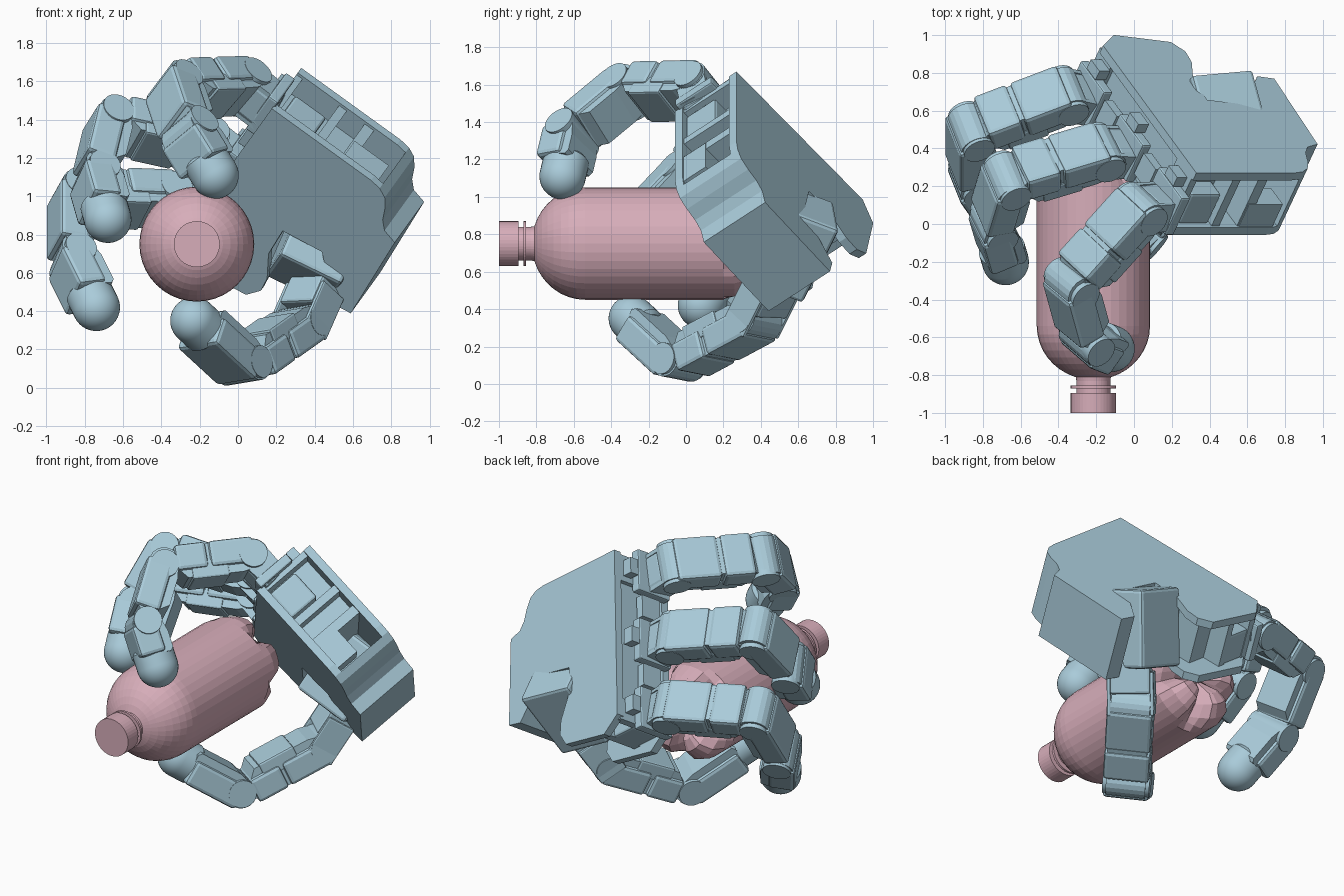
import bpy, bmesh
from math import sin, cos, pi, radians
from mathutils import Vector as V, Matrix

if "Cube" in bpy.data.objects:
    bpy.data.objects.remove(bpy.data.objects["Cube"])


def material(name, rgb):
    m = bpy.data.materials.new(name)
    m.diffuse_color = (*rgb, 1)
    m.use_nodes = True
    m.node_tree.nodes["Principled BSDF"].inputs["Base Color"].default_value = m.diffuse_color
    return m


BLUE = material("blue_grey", (0.40, 0.60, 0.70))
PINK = material("dusty_pink", (0.68, 0.42, 0.49))


def finish(name, bm, M=Matrix(), mat=BLUE, bevel=0, smooth=False):
    bmesh.ops.recalc_face_normals(bm, faces=bm.faces)
    me = bpy.data.meshes.new(name)
    bm.to_mesh(me)
    bm.free()
    ob = bpy.data.objects.new(name, me)
    bpy.context.collection.objects.link(ob)
    ob.matrix_world = M
    me.materials.append(mat)
    if bevel:
        b = ob.modifiers.new("bevel", 'BEVEL')
        b.width, b.segments, b.limit_method = bevel, 2, 'ANGLE'
        b.angle_limit = radians(50)
    if smooth:
        bpy.ops.object.select_all(action='DESELECT')
        ob.select_set(True)
        bpy.context.view_layer.objects.active = ob
        bpy.ops.object.shade_smooth_by_angle(angle=radians(35))
    return ob


def frame(o, x, y):
    x = x.normalized()
    y = (y - x * y.dot(x)).normalized()
    z = x.cross(y)
    M = Matrix((x, y, z)).transposed().to_4x4()
    M.translation = o
    return M


def prism(name, pts, M, z0, z1, bevel=0):
    bm = bmesh.new()
    lo = [bm.verts.new((x, y, z0)) for x, y in pts]
    hi = [bm.verts.new((x, y, z1)) for x, y in pts]
    bm.faces.new(lo)
    bm.faces.new(hi)
    for i in range(len(pts)):
        j = (i + 1) % len(pts)
        bm.faces.new((lo[i], lo[j], hi[j], hi[i]))
    return finish(name, bm, M, bevel=bevel)


def box(name, M, c, s, bevel=0):
    x, y, hx, hy = c[0], c[1], s[0] / 2, s[1] / 2
    pts = [(x - hx, y - hy), (x + hx, y - hy), (x + hx, y + hy), (x - hx, y + hy)]
    return prism(name, pts, M, c[2] - s[2] / 2, c[2] + s[2] / 2, bevel)


def lathe(name, rings, M, n=36, mat=BLUE, warp=None, smooth=False):
    # rings of (position along local x, radius)
    bm = bmesh.new()
    rows = []
    for k, (h, r) in enumerate(rings):
        row = []
        for i in range(n):
            a = 2 * pi * i / n
            hh, rr = warp(k, a, h, r) if warp else (h, r)
            row.append(bm.verts.new((hh, rr * cos(a), rr * sin(a))))
        rows.append(row)
    for A, B in zip(rows, rows[1:]):
        for i in range(n):
            j = (i + 1) % n
            bm.faces.new((A[i], A[j], B[j], B[i]))
    bm.faces.new(rows[0])
    bm.faces.new(rows[-1])
    return finish(name, bm, M, mat, smooth=smooth)


# --- bottle lying along y, five-lobed base at the back
def lobes(k, a, h, r):
    if 0 < k < 5:
        d = abs((a * 5 / (2 * pi)) % 1 - 0.5) * 2
        g = max(0, 1 - d / 0.55)
        return h + 0.10 * g * (1 if k < 4 else 0.3), r * (1 - 0.14 * g)
    return h, r


base = [(-0.32, 0.03), (-0.40, 0.13), (-0.405, 0.20), (-0.35, 0.27), (-0.26, 0.30), (-0.20, 0.30)]
dome = [(0.54 + 0.285 * sin(radians(a)), 0.30 * cos(radians(a))) for a in range(0, 73, 9)]
neck = [(0.83, 0.09), (0.855, 0.09), (0.855, 0.12), (0.87, 0.12), (0.87, 0.09), (0.90, 0.09)]
BM = frame(V((-0.215, 0, 0.75)), V((0, -1, 0)), V((0, 0, 1)))
lathe("bottle", base + dome + neck, BM, 40, PINK, lobes)
lathe("bottle_cap", [(0.895, 0.12), (1.0, 0.12)], BM, 40, PINK)

# --- palm: local x toward the wrist, y across the fingers, z out of the back
D = V((0.33, 0.27, 1.67))
d = V((0.81, 0, -0.585)).normalized()
N = V((0.365, 0.781, 0.507)).normalized()
v = N.cross(d)
PM = frame(D, d, v)
curve = [(0.64, 0), (0.70, 0.01), (0.75, 0.04), (0.785, 0.10), (0.81, 0.17), (0.85, 0.22), (0.93, 0.245)]
notch = [(0.96, 0.80), (0.86, 0.82), (0.65, 0.58), (0.42, 0.62), (0.43, 0.80), (0.50, 0.94),
         (0.51, 1.03), (0.46, 1.11)]
outline = [(0, 0)] + curve + notch + [(0.12, 1.17), (0.0, 1.08)]
prism("back_plate", outline, PM, -0.05, 0)
prism("palm_plate", outline, PM, -0.42, -0.37)
core = [(0.03, 0.14), (0.50, 0.14), (0.50, 0.56), (0.40, 0.60), (0.40, 0.98), (0.03, 0.98)]
prism("palm_core", core, PM, -0.40, -0.02)
wrist = curve[1:] + notch[:2] + [(0.72, 0.65), (0.70, 0.30)]
prism("wrist_block", wrist, PM, -0.41, -0.01)
for t, w in ((0.02, 0.04), (0.30, 0.05), (0.47, 0.06)):
    box("side_rib", PM, (t, 0.10, -0.21), (w, 0.17, 0.36))
for t in (0.03, 0.24):
    box("far_side_rib", PM, (t, 1.03, -0.21), (0.05, 0.14, 0.36))
box("side_motor", PM, (0.16, 0.12, -0.27), (0.20, 0.18, 0.20), 0.015)
box("far_side_motor", PM, (0.14, 1.03, -0.27), (0.18, 0.14, 0.20), 0.015)
box("side_panel", PM, (0.56, 0.08, -0.30), (0.22, 0.14, 0.16))


def arc(r, a0, a1, n=7, cx=0):
    return [(cx + r * cos(radians(a0 + (a1 - a0) * i / n)), r * sin(radians(a0 + (a1 - a0) * i / n)))
            for i in range(n + 1)]


# --- one finger segment from joint a to joint b
def link(name, a, b, side, split=False, last=False):
    x = (b - a).normalized()
    L = (b - a).length
    M = frame(a, x, x.cross(side))
    e = L - 0.08
    if last:
        end = [(e - 0.08, 0.10), (e, 0.07), (e + 0.02, -0.08), (e, -0.10)]
    else:
        end = [(e - 0.01, 0.10), (e + 0.03, 0.06), (e + 0.02, -0.02), (e - 0.05, -0.10)]
    body = arc(0.095, 225, 95) + end + [(0.07, -0.10)]
    prism(name + "_body", body, M, -0.118, 0.118)
    # rounded side covers, one pair per half on long segments
    x0, x1 = -0.01, L - 0.07
    cuts = [(x0, L / 2 - 0.008), (L / 2 + 0.008, x1)] if split else [(x0, x1)]
    for p, q in cuts:
        box(name + "_shell", M, ((p + q) / 2, 0.028, 0), (q - p, 0.16, 0.276), 0.022)
    if split:
        box(name + "_motor", M, (L / 2, -0.06, 0), (L * 0.42, 0.11, 0.25), 0.012)
    # hinge pin
    pin = frame(a, side, x)
    lathe(name + "_hinge", [(-0.14, 0.06), (-0.14, 0.085), (0.14, 0.085), (0.14, 0.06)], pin, 24, smooth=True)
    return M


def fingertip(name, a, tip):
    x = (tip - a).normalized()
    M = frame(tip, x, V((0.3, 0.5, 0.8)))
    r = 0.124
    dome = [(r * sin(radians(k)), r * cos(radians(k))) for k in range(0, 89, 8)]
    lathe(name + "_tip", [(-0.12, 0.105), (-0.10, r)] + dome, M, 32, smooth=True)


# --- three fingers: knuckle position on the palm, then hinge points and tip
fingers = {
    "near_finger": (0.10, (0.03, 0.08, 1.57), (-0.33, -0.32, 1.56), (-0.25, -0.61, 1.32), (-0.12, -0.66, 1.11)),
    "middle_finger": (0.55, (-0.17, 0.38, 1.27), (-0.67, 0.23, 1.38), (-0.74, 0.0, 1.09), (-0.68, -0.20, 0.88)),
    "far_finger": (1.00, (-0.36, 0.68, 0.98), (-0.86, 0.49, 1.0), (-0.86, 0.25, 0.66), (-0.74, 0.08, 0.42)),
}
for name, (s, *pts) in fingers.items():
    p = [V(q) for q in pts]
    side = (p[1] - p[0]).cross(p[3] - p[1]).normalized()
    link(name + "_proximal", p[0], p[1], side, True)
    link(name + "_middle", p[1], p[2], side)
    link(name + "_distal", p[2], p[3], side, last=True)
    fingertip(name, p[2], p[3])
    # swivel block between palm and first hinge, with forked ears
    root = D + v * s - N * 0.30
    K = frame(root, p[0] - root, side)
    H = (p[0] - root).length
    box(name + "_swivel", K, (H * 0.38, 0, 0), (H * 0.9, 0.20, 0.17), 0.02)
    for k in (-1, 1):
        ear = [(0.0, -0.08), (H, -0.09), (H + 0.06, -0.06), (H + 0.08, 0), (H + 0.06, 0.06), (H, 0.09), (0.0, 0.08)]
        E = frame(root + K.col[1].xyz * k * 0.105, p[0] - root, p[0].cross(side))
        E = frame(root + K.col[1].xyz * k * 0.105, K.col[0].xyz, K.col[2].xyz)
        prism(name + "_ear", ear, E, -0.012, 0.012)
    # knuckle mount plates on the palm edge
    box(name + "_mount", PM, (-0.02, s, -0.27), (0.06, 0.27, 0.25), 0.01)
    box(name + "_mount_tab", PM, (-0.03, s, -0.10), (0.07, 0.10, 0.06))
for s in (0.325, 0.775):
    box("knuckle_spacer", PM, (-0.015, s, -0.25), (0.05, 0.14, 0.14))

# --- thumb: motor block in the palm cut-out, swivel, two segments and tip
T = [V((0.40, 0.45, 0.50)), V((0.33, 0.37, 0.34)), V((0.02, -0.04, 0.12)), V((-0.23, -0.29, 0.35))]
side = (T[2] - T[1]).cross(T[3] - T[2]).normalized()
m = (T[1] - T[0]).normalized()
centre = D + d * 0.61 + v * 0.71 - N * 0.205
box("thumb_motor", frame(centre, m, d), (0, 0, 0), (0.47, 0.36, 0.34), 0.02)
SW = frame(T[0], m, side)
box("thumb_swivel", SW, (0.02, 0, 0), (0.20, 0.24, 0.19), 0.015)
for k in (-1, 1):
    box("thumb_ear", SW, (0.12, k * 0.128, 0), (0.26, 0.024, 0.18), 0.01)
link("thumb_proximal", T[1], T[2], side, True)
link("thumb_distal", T[2], T[3], side, last=True)
fingertip("thumb", T[2], T[3])
